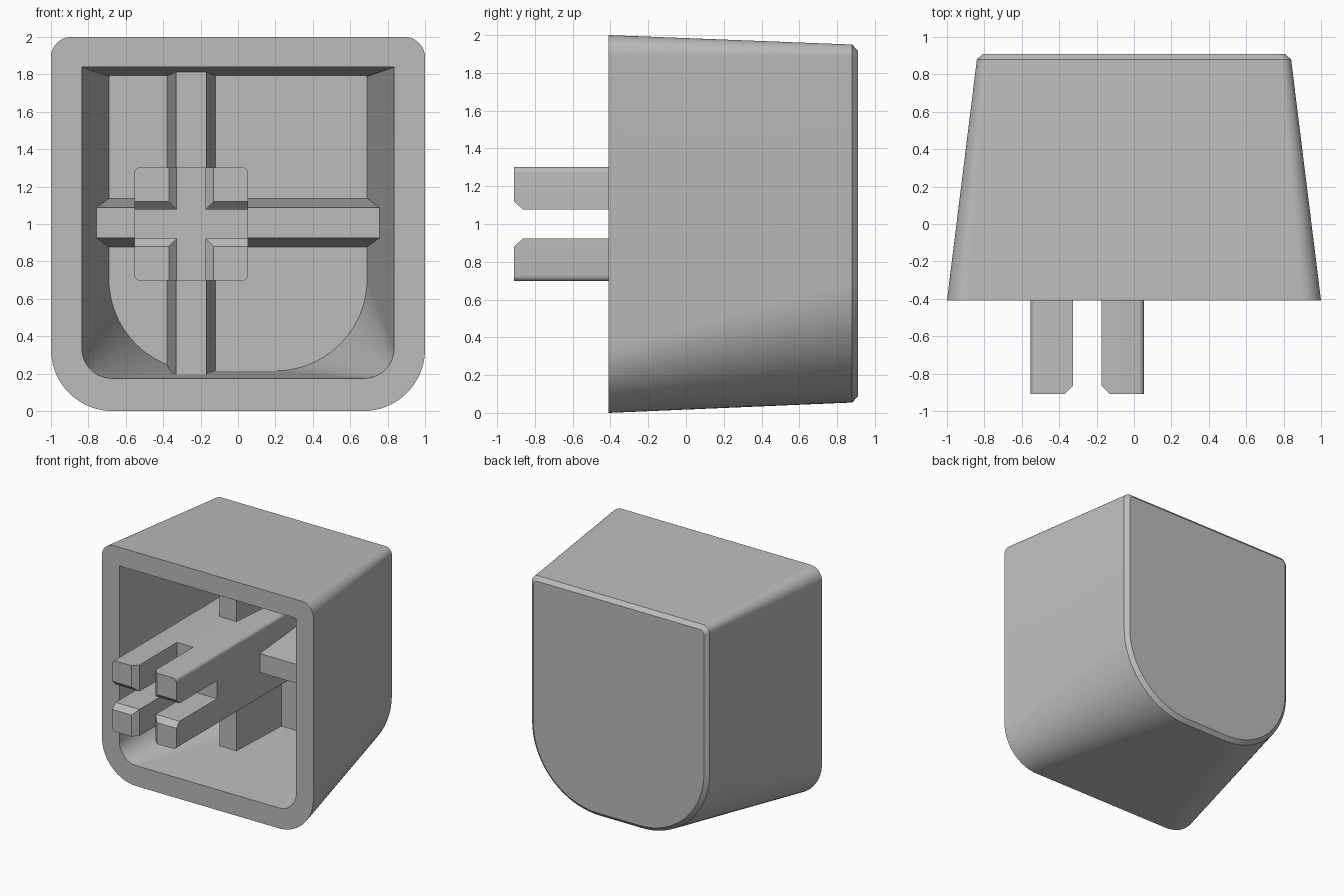
import bpy
import bmesh
import math

cube = bpy.data.objects.get("Cube")
if cube:
    bpy.data.objects.remove(cube, do_unlink=True)

grey = bpy.data.materials.new("plain grey")
grey.use_nodes = True
grey.diffuse_color = (0.5, 0.5, 0.5, 1)
grey.node_tree.nodes["Principled BSDF"].inputs["Base Color"].default_value = (0.5, 0.5, 0.5, 1)

CX, CZ = -0.25, 1.0   # centre of the post


def arc(cx, cz, r, start, segs):
    """Quarter circle of (x, z) points."""
    return [(cx + r * math.cos(start + math.pi / 2 * i / segs),
             cz + r * math.sin(start + math.pi / 2 * i / segs)) for i in range(segs + 1)]


def rounded(x0, x1, z0, z1, r_top, r_low, segs=20):
    """Rectangle with separate radii for the top and bottom corners."""
    q = math.pi / 2
    return (arc(x1 - r_top, z1 - r_top, r_top, 0, segs)
            + arc(x0 + r_top, z1 - r_top, r_top, q, segs)
            + arc(x0 + r_low, z0 + r_low, r_low, 2 * q, segs)
            + arc(x1 - r_low, z0 + r_low, r_low, 3 * q, segs))


def rect(x0, x1, z0, z1):
    return [(x0, z0), (x1, z0), (x1, z1), (x0, z1)]


def loft(name, sections, cap_start=True, cap_end=True):
    """Skin a row of (y, profile) sections."""
    bm = bmesh.new()
    rings = [[bm.verts.new((x, y, z)) for x, z in profile] for y, profile in sections]
    for a, b in zip(rings, rings[1:]):
        n = len(a)
        for i in range(n):
            j = (i + 1) % n
            bm.faces.new((a[i], a[j], b[j], b[i]))
    if cap_start:
        bm.faces.new(rings[0])
    if cap_end:
        bm.faces.new(rings[-1])
    bmesh.ops.recalc_face_normals(bm, faces=bm.faces)
    mesh = bpy.data.meshes.new(name)
    bm.to_mesh(mesh)
    bm.free()
    mesh.materials.append(grey)
    obj = bpy.data.objects.new(name, mesh)
    bpy.context.collection.objects.link(obj)
    bpy.ops.object.select_all(action='DESELECT')
    obj.select_set(True)
    bpy.context.view_layer.objects.active = obj
    bpy.ops.object.shade_smooth_by_angle(angle=math.radians(30))
    return obj


# Hollow shell: inner floor, cavity mouth, front rim, tapered outside, chamfered back
loft("shell", [
    (0.76, rounded(-0.69, 0.69, 0.215, 1.79, 0.004, 0.49)),
    (-0.41, rounded(-0.835, 0.835, 0.175, 1.84, 0.004, 0.16)),
    (-0.41, rounded(-1, 1, 0, 2, 0.11, 0.33)),
    (0.88, rounded(-0.84, 0.84, 0.055, 1.95, 0.06, 0.64)),
    (0.91, rounded(-0.807, 0.807, 0.088, 1.917, 0.04, 0.61)),
])

# Solid lower part of the post
HALF, SLOT_END, TIP = 0.303, -0.36, -0.91
block = rounded(CX - HALF, CX + HALF, CZ - HALF, CZ + HALF, 0.03, 0.03, 6)
loft("post", [(SLOT_END, block), (0.8, block)])


# Four prongs around the cross slot, chamfered on their inner edges at the tip
def prong_profile(inner, sx, sz):
    pts = [(inner, inner), (HALF, inner)] + arc(HALF - 0.03, HALF - 0.03, 0.03, 0, 6) + [(inner, HALF)]
    return [(CX + sx * x, CZ + sz * z) for x, z in pts]


for side, sx in (("left", 1), ("right", -1)):
    for level, sz in (("upper", 1), ("lower", -1)):
        body = prong_profile(0.077, sx, sz)
        loft(f"{level}_{side}_prong",
             [(TIP, prong_profile(0.12, sx, sz)), (TIP + 0.045, body), (SLOT_END, body)],
             cap_end=False)

# Drafted ribs running from the post into the walls
RIB_FRONT, RIB_BASE, W_FRONT, W_BASE = 0.22, 0.78, 0.081, 0.131
loft("vertical_rib", [(y, rect(CX - w, CX + w, 0.13, 1.88))
                      for y, w in ((RIB_FRONT, W_FRONT), (RIB_BASE, W_BASE))])
loft("horizontal_rib", [(y, rect(-0.8, 0.8, CZ + 0.007 - w, CZ + 0.007 + w))
                        for y, w in ((RIB_FRONT, W_FRONT), (RIB_BASE, W_BASE))])
